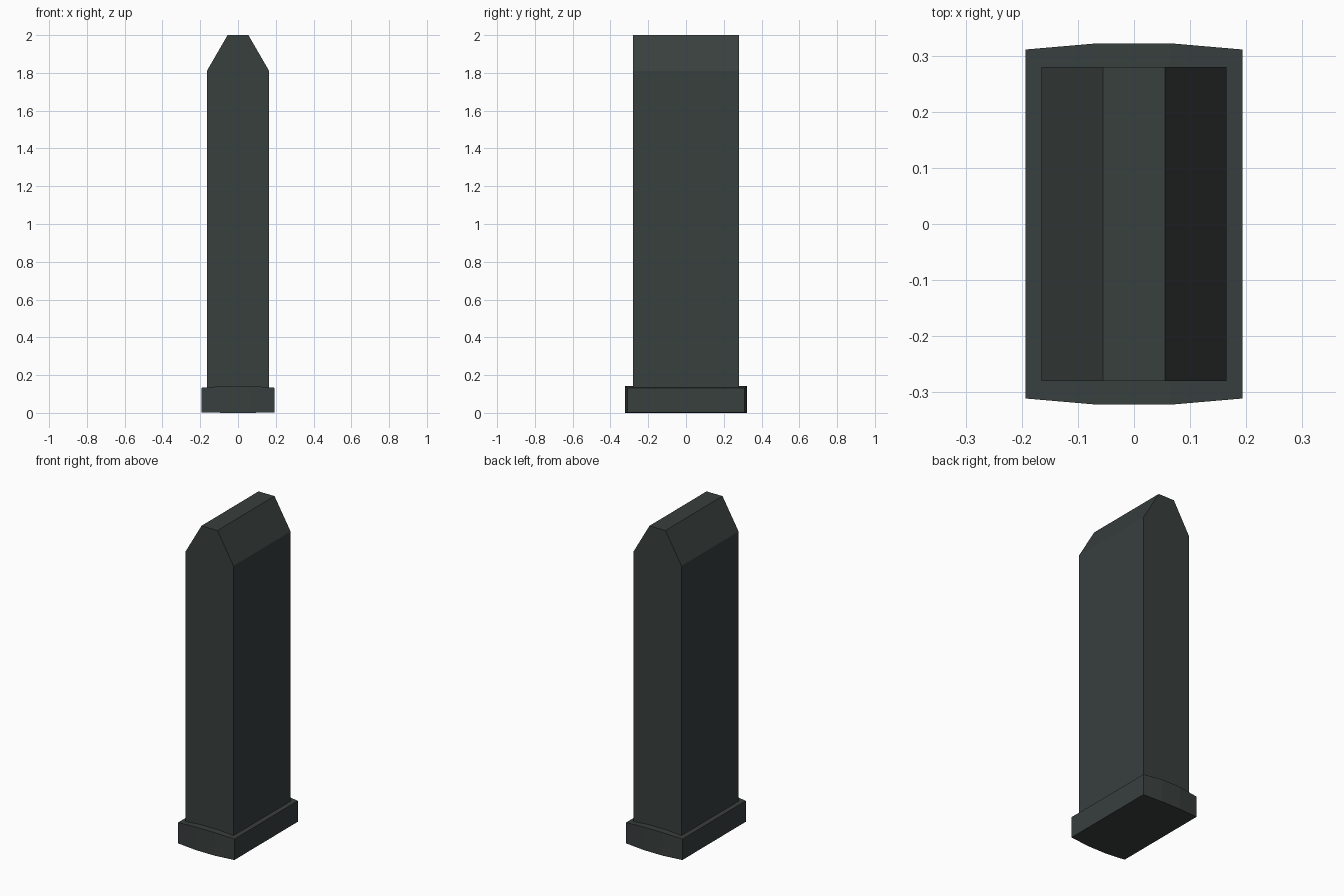
import bpy, bmesh

if "Cube" in bpy.data.objects:
    bpy.data.objects.remove(bpy.data.objects["Cube"])

# One dark grey-green colour
mat = bpy.data.materials.new("dark grey")
mat.diffuse_color = (0.040, 0.050, 0.048, 1)
mat.use_nodes = True
mat.node_tree.nodes["Principled BSDF"].inputs["Base Color"].default_value = mat.diffuse_color


def make_object(name, bm):
    bmesh.ops.recalc_face_normals(bm, faces=bm.faces)
    mesh = bpy.data.meshes.new(name)
    bm.to_mesh(mesh)
    bm.free()
    mesh.materials.append(mat)
    obj = bpy.data.objects.new(name, mesh)
    bpy.context.collection.objects.link(obj)
    return obj


# Body: six-sided front profile with tapered top, extruded along y
half = [(0.165, 0.10), (0.165, 1.81), (0.055, 2.0)]
profile = half + [(-x, z) for x, z in reversed(half)]
bm = bmesh.new()
face = bm.faces.new([bm.verts.new((x, -0.28, z)) for x, z in profile])
ext = bmesh.ops.extrude_face_region(bm, geom=[face])
bmesh.ops.translate(bm, vec=(0, 0.56, 0),
                    verts=[v for v in ext["geom"] if isinstance(v, bmesh.types.BMVert)])
make_object("body", bm)

# Base plate: cross-sections along x, slightly bulged in the middle
sections = [(-0.193, 0.311, 0.003, 0.133), (-0.065, 0.322, 0.0, 0.143),
            (0.065, 0.322, 0.0, 0.143), (0.193, 0.311, 0.003, 0.133)]
bm = bmesh.new()
rings = [[bm.verts.new((x, y, z)) for y, z in ((-d, lo), (d, lo), (d, hi), (-d, hi))]
         for x, d, lo, hi in sections]
for a, b in zip(rings, rings[1:]):
    for i in range(4):
        j = (i + 1) % 4
        bm.faces.new((a[i], a[j], b[j], b[i]))
bm.faces.new(rings[0])
bm.faces.new(rings[-1])
make_object("base_plate", bm)
